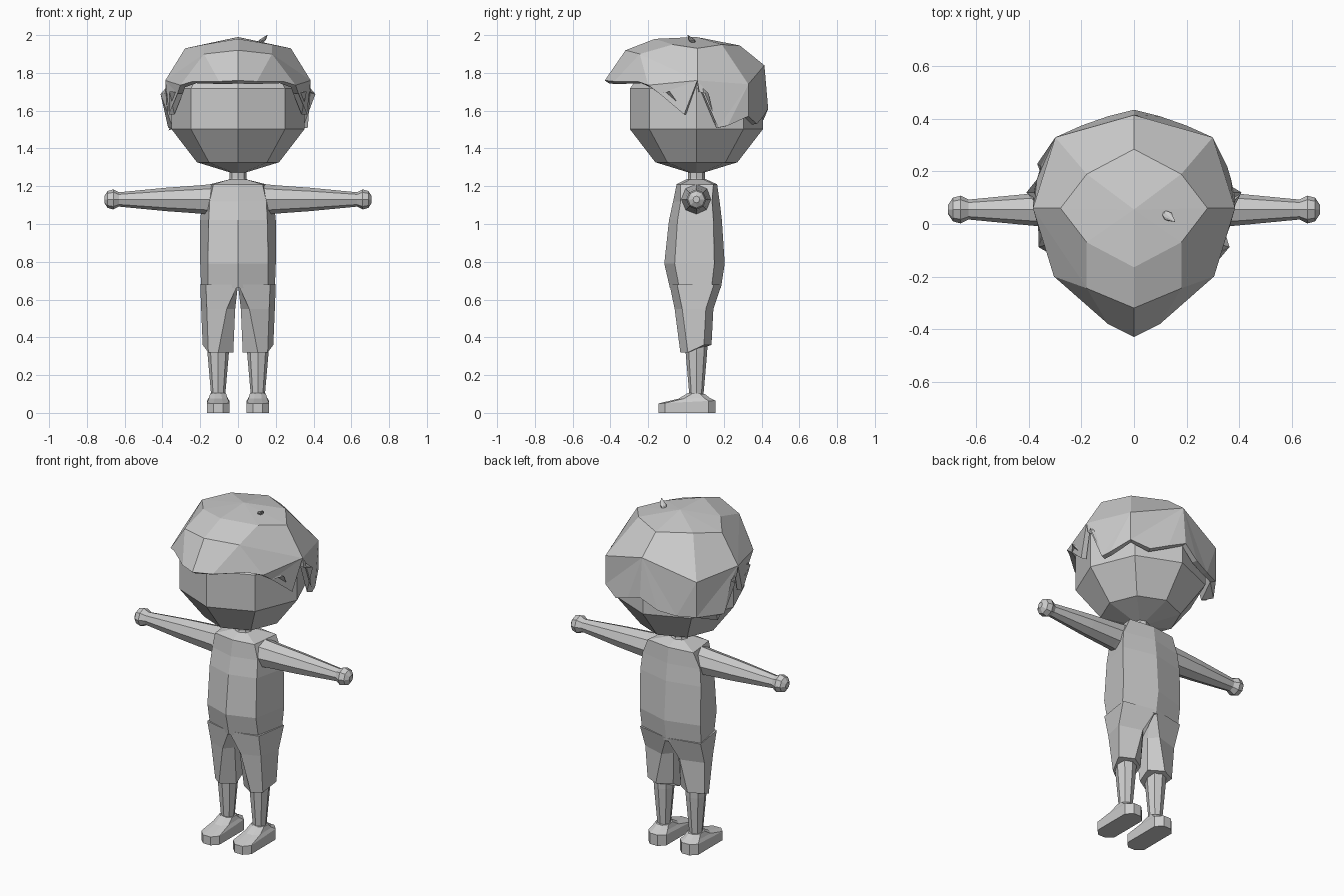
import bpy, bmesh
from math import sin, cos, pi
from mathutils import Vector

cube = bpy.data.objects.get("Cube")
if cube:
    bpy.data.objects.remove(cube)

grey = bpy.data.materials.new("light_grey")
grey.use_nodes = True
tone = (0.6, 0.6, 0.6, 1)
grey.diffuse_color = tone
grey.node_tree.nodes["Principled BSDF"].inputs["Base Color"].default_value = tone

MID = 0.055  # depth of the body's axis


def finish(bm, name):
    bmesh.ops.remove_doubles(bm, verts=bm.verts, dist=1e-4)
    bmesh.ops.recalc_face_normals(bm, faces=bm.faces)
    mesh = bpy.data.meshes.new(name)
    bm.to_mesh(mesh)
    bm.free()
    mesh.materials.append(grey)
    ob = bpy.data.objects.new(name, mesh)
    bpy.context.scene.collection.objects.link(ob)
    return ob


def loft(name, rings):
    """Skin a stack of closed rings and cap both ends."""
    bm = bmesh.new()
    loops = [[bm.verts.new(p) for p in ring] for ring in rings]
    n = len(loops[0])
    for a, b in zip(loops, loops[1:]):
        for i in range(n):
            j = (i + 1) % n
            bm.faces.new((a[i], a[j], b[j], b[i]))
    bm.faces.new(loops[0])
    bm.faces.new(loops[-1])
    return finish(bm, name)


def octagon(x0, x1, y0, y1, c, z_front, z_back):
    """Rectangle with clipped corners, sloping from front to back."""
    pts = [(x0 + c, y0), (x1 - c, y0), (x1, y0 + c), (x1, y1 - c),
           (x1 - c, y1), (x0 + c, y1), (x0, y1 - c), (x0, y0 + c)]
    return [(x, y, z_front + (z_back - z_front) * (y - y0) / (y1 - y0)) for x, y in pts]


def disc(center, r, axis):
    pts = []
    for i in range(8):
        a = i * pi / 4
        u, v = r * cos(a), r * sin(a)
        pts.append(Vector(center) + Vector((0, u, v) if axis == "x" else (u, v, 0)))
    return pts


def both_sides(name, rings):
    for side, s in (("left", 1), ("right", -1)):
        loft(f"{side}_{name}", [[(s * x, y, z) for x, y, z in r] for r in rings])


# Head
bm = bmesh.new()
bmesh.ops.create_uvsphere(bm, u_segments=8, v_segments=5, radius=1)
for v in bm.verts:
    v.co = Vector((v.co.x * 0.37, v.co.y * 0.37 + MID, v.co.z * 0.35 + 1.61))
finish(bm, "head")

# Neck
loft("neck", [disc((0, MID, z), r, "z") for z, r in ((1.2, .07), (1.24, .045), (1.3, .045))])

# Torso: six-sided, narrower in front, with a centre ridge
torso = []
for z, wf, wb, yf, yb, inset in (
        (.66, .16, .195, -.085, .185, .05), (.79, .16, .2, -.115, .205, .055),
        (1.02, .155, .2, -.09, .19, .045), (1.12, .15, .19, -.068, .178, .04),
        (1.21, .13, .15, -.05, .165, .02), (1.235, .05, .05, .0, .11, .02)):
    f, b = yf + inset, yb - inset
    torso.append([(0, yf, z), (wf, f, z), (wb, b, z), (0, yb, z), (-wb, b, z), (-wf, f, z)])
loft("torso", torso)

# Arms and fists
both_sides("arm", [disc((x, MID, 1.13), r, "x") for x, r in
                   ((.1, .085), (.2, .075), (.38, .062), (.63, .038))])
both_sides("hand", [disc((x, MID, 1.13), r, "x") for x, r in
                    ((.62, .033), (.66, .053), (.69, .045), (.708, .018))])

# Trouser legs
trouser = []
for zf, zb, fx, xi, xo, yf, yb in ((.68, .68, 0, 0, .2, -.087, .188),
                                  (.55, .55, .06, .015, .195, -.06, .145),
                                  (.32, .36, .105, .025, .187, -.03, .135)):
    trouser.append([(fx, yf, zf), (xo - .03, yf + .04, zf), (xo, yb - .04, zb),
                    (fx, yb, zb), (xi, yb - .05, zb), (xi, yf + .05, zf)])
both_sides("trouser_leg", trouser)

# Shins
both_sides("shin", [disc((.105, MID, z), r, "z") for z, r in ((.4, .06), (.32, .057), (.09, .037))])

# Shoes
both_sides("shoe", [octagon(.045, .165, -.145, .155, .035, 0, 0),
                    octagon(.045, .165, -.145, .155, .035, .05, .065),
                    octagon(.055, .155, -.04, .125, .03, .075, .08),
                    octagon(.063, .147, .01, .1, .025, .105, .1)])

# Hair: a faceted cap with a pointed fringe and jagged locks
CROWN = [(0, -.165, 1.98), (.18, -.07, 1.95), (.28, .06, 1.93), (.18, .19, 1.95), (0, .285, 1.945)]
BROW = [(0, -.32, 1.92), (.18, -.245, 1.9), (.385, .06, 1.76), (.3, .33, 1.74), (0, .415, 1.84)]
FRINGE = [(0, -.43, 1.76), (.1, -.38, 1.755), (.24, -.257, 1.755), (.305, -.2, 1.735)]
SIDE_LOCK = [(.32, -.14, 1.69), (.335, -.08, 1.7), (.365, -.01, 1.58)]
BACK_LOCK = [(.385, .07, 1.7), (.38, .12, 1.69), (.37, .17, 1.51), (.355, .22, 1.52)]
NAPE = [(.3, .33, 1.57), (.2, .375, 1.53), (.1, .41, 1.57), (0, .435, 1.61)]
bm = bmesh.new()
for s in (1, -1):
    nape = [NAPE[0]] + NAPE[1:]
    if s < 0:  # the right side hangs lower and straighter
        nape[0] = (.3, .33, 1.53)
        nape[2] = (.1, .41, 1.55)
    top = (0, MID, 1.99)
    faces = [[top, CROWN[i], CROWN[i + 1]] for i in range(4)]
    faces += [[CROWN[i], BROW[i], BROW[i + 1], CROWN[i + 1]] for i in (0, 2, 3)]
    faces += [[CROWN[1], BROW[1], BROW[2], CROWN[2]],
              [BROW[1], FRINGE[3], BROW[2]],
              [BROW[0], FRINGE[0], FRINGE[1], BROW[1]],
              [BROW[1], FRINGE[1], FRINGE[2], FRINGE[3]],
              [FRINGE[3], *SIDE_LOCK, BROW[2]],
              [BROW[2], *BACK_LOCK, nape[0], BROW[3]],
              [BROW[3], *nape, BROW[4]]]
    for f in faces:
        pts = [(s * x, y, z) for x, y, z in f]
        bm.faces.new([bm.verts.new(p) for p in (pts if s > 0 else pts[::-1])])
bmesh.ops.triangulate(bm, faces=[f for f in bm.faces if len(f.verts) > 4])
hair = finish(bm, "hair")
shell = hair.modifiers.new("thickness", "SOLIDIFY")
shell.thickness = 0.03
shell.offset = -1

# Stray tuft on top
loft("hair_tuft", [disc(c, r, "z") for c, r in (((.115, .04, 1.955), .012),
                                              ((.13, .03, 1.975), .018),
                                              ((.155, .01, 2.0), .002))])
